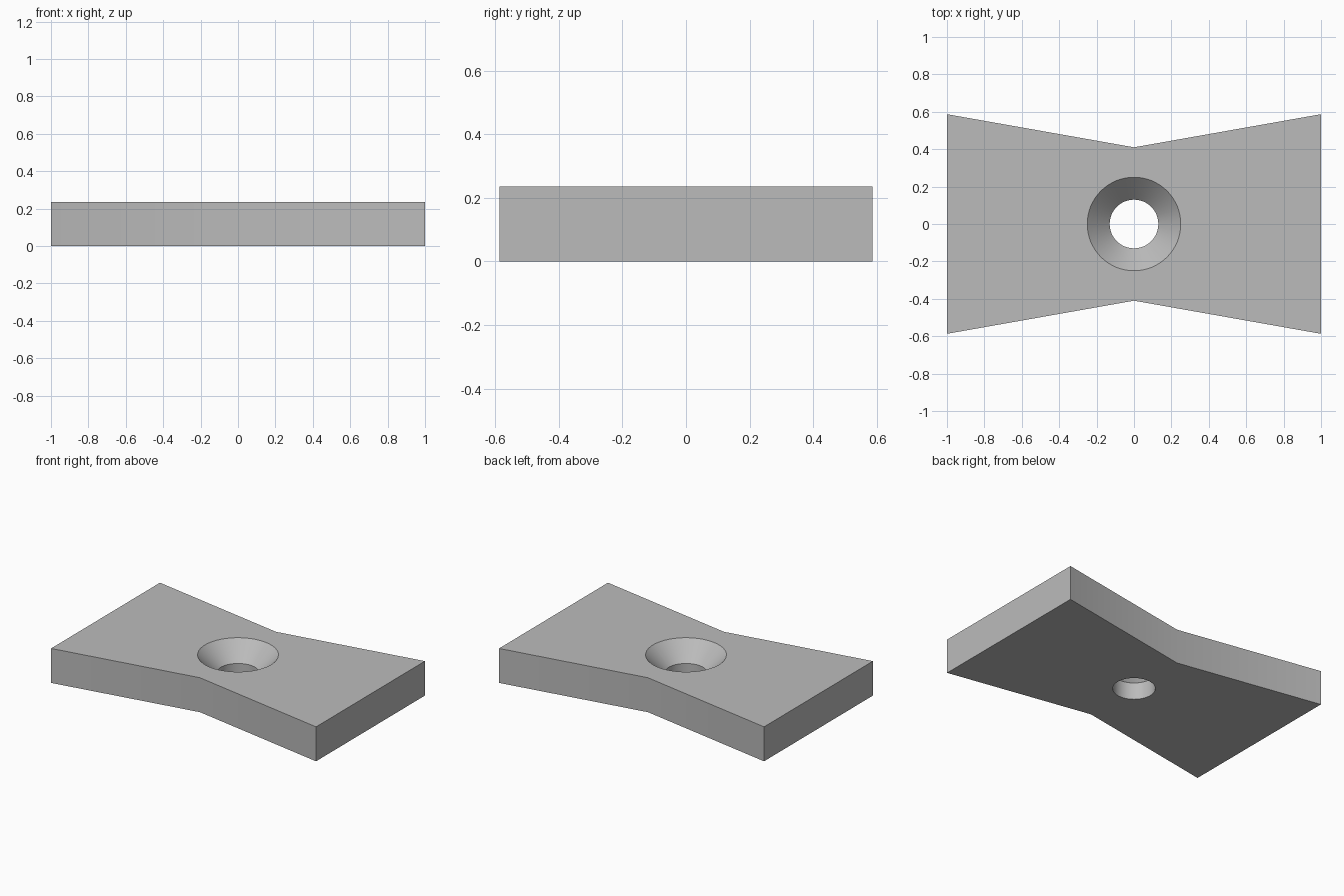
import bpy, bmesh, math

if "Cube" in bpy.data.objects:
    bpy.data.objects.remove(bpy.data.objects["Cube"])

HEIGHT = 0.235
SEGMENTS = 64


def mesh_object(name, bm):
    bmesh.ops.recalc_face_normals(bm, faces=bm.faces[:])
    mesh = bpy.data.meshes.new(name)
    bm.to_mesh(mesh)
    bm.free()
    obj = bpy.data.objects.new(name, mesh)
    bpy.context.collection.objects.link(obj)
    return obj


# Bow-tie plate: outline extruded upwards
bm = bmesh.new()
outline = [(-1, -0.587), (0, -0.41), (1, -0.587), (1, 0.587), (0, 0.41), (-1, 0.587)]
base = bm.faces.new([bm.verts.new((x, y, 0)) for x, y in outline])
top = bmesh.ops.extrude_face_region(bm, geom=[base])["geom"]
bmesh.ops.translate(bm, vec=(0, 0, HEIGHT),
                    verts=[v for v in top if isinstance(v, bmesh.types.BMVert)])
plate = mesh_object("countersunk_plate", bm)

# Countersunk hole cutter: (radius, z) profile spun around z
bm = bmesh.new()
profile = [(0, -0.1), (0.13, -0.1), (0.13, HEIGHT - 0.12), (0.25, HEIGHT),
           (0.35, HEIGHT + 0.1), (0, HEIGHT + 0.1)]
verts = [bm.verts.new((r, 0, z)) for r, z in profile]
edges = [bm.edges.new(pair) for pair in zip(verts, verts[1:])]
bmesh.ops.spin(bm, geom=verts + edges, cent=(0, 0, 0), axis=(0, 0, 1),
               angle=math.tau, steps=SEGMENTS, use_duplicate=False)
bmesh.ops.remove_doubles(bm, verts=bm.verts[:], dist=1e-4)
cutter = mesh_object("hole_cutter", bm)
cutter.hide_render = True

# Cut the hole
cut = plate.modifiers.new("hole", "BOOLEAN")
cut.object = cutter
cut.operation = "DIFFERENCE"
cut.solver = "EXACT"
bpy.context.view_layer.objects.active = plate
plate.select_set(True)
bpy.ops.object.modifier_apply(modifier=cut.name)
bpy.data.objects.remove(cutter)

# Grey finish, smooth hole walls with sharp rims
grey = bpy.data.materials.new("grey")
grey.diffuse_color = (0.5, 0.5, 0.5, 1)
grey.use_nodes = True
grey.node_tree.nodes["Principled BSDF"].inputs["Base Color"].default_value = grey.diffuse_color
plate.data.materials.clear()
plate.data.materials.append(grey)
for face in plate.data.polygons:
    face.material_index = 0
bpy.ops.object.shade_smooth_by_angle(angle=math.radians(30))
